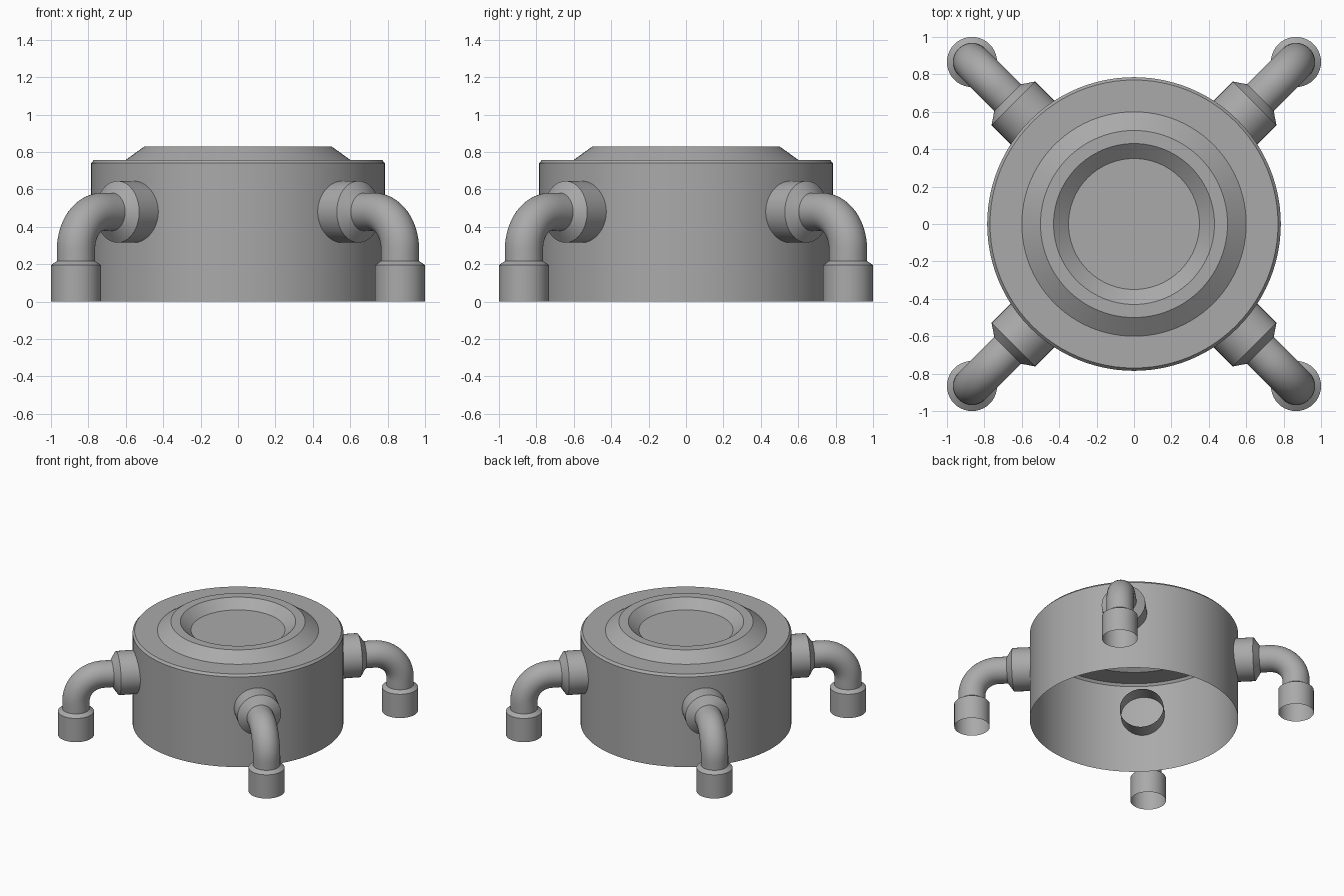
import bpy, bmesh, math
from mathutils import Vector

cube = bpy.data.objects.get("Cube")
if cube:
    bpy.data.objects.remove(cube, do_unlink=True)

# One plain grey for everything
grey = bpy.data.materials.new("plain grey")
grey.use_nodes = True
grey.diffuse_color = (0.4, 0.4, 0.4, 1)
grey.node_tree.nodes["Principled BSDF"].inputs["Base Color"].default_value = grey.diffuse_color

UP, DOWN, OUT = Vector((0, 0, 1)), Vector((0, 0, -1)), Vector((1, 0, 0))


def sweep(name, stations, segments, cap_end=False, turn=0):
    """Open skin through rings, each given as (centre, direction, radius)."""
    bm = bmesh.new()
    side = Vector((0, 1, 0))
    rings = []
    for centre, direction, radius in stations:
        other = direction.cross(side)
        angles = [math.tau * i / segments for i in range(segments)]
        rings.append([bm.verts.new(centre + radius * (math.cos(a) * side + math.sin(a) * other))
                      for a in angles])
    for low, high in zip(rings, rings[1:]):
        for i in range(segments):
            j = (i + 1) % segments
            bm.faces.new((low[i], low[j], high[j], high[i]))
    if cap_end:
        bm.faces.new(rings[-1])
    mesh = bpy.data.meshes.new(name)
    bm.to_mesh(mesh)
    bm.free()
    mesh.materials.append(grey)
    obj = bpy.data.objects.new(name, mesh)
    obj.rotation_euler.z = turn
    bpy.context.collection.objects.link(obj)
    bpy.ops.object.select_all(action='DESELECT')
    obj.select_set(True)
    bpy.context.view_layer.objects.active = obj
    bpy.ops.object.shade_smooth_by_angle(angle=math.radians(25))
    return obj


# Tank: open underneath, bevelled deck, raised ring and a shallow dish
tank_profile = [(0.785, 0), (0.785, 0.74), (0.77, 0.758), (0.60, 0.758),
                (0.50, 0.83), (0.43, 0.83), (0.35, 0.762)]
sweep("tank", [(UP * z, UP, r) for r, z in tank_profile], 96, cap_end=True)

# Pipe legs: wall collar, elbow pipe and foot socket on each diagonal
PIPE_R, AXIS_Z, REACH, BEND = 0.102, 0.48, 1.225, 0.2
collar = [(0.655, 0.165), (0.912, 0.165), (0.955, PIPE_R)]
foot = [(0.217, PIPE_R), (0.195, 0.134), (0, 0.134)]

elbow = [(Vector((0.955, 0, AXIS_Z)), OUT, PIPE_R)]
pivot = Vector((REACH - BEND, 0, AXIS_Z - BEND))
STEPS = 14
for i in range(STEPS + 1):
    a = math.pi / 2 * i / STEPS
    centre = pivot + BEND * Vector((math.sin(a), 0, math.cos(a)))
    elbow.append((centre, Vector((math.cos(a), 0, -math.sin(a))), PIPE_R))
elbow.append((Vector((REACH, 0, 0.217)), DOWN, PIPE_R))

for k, corner in enumerate(("back_left", "back_right", "front_right", "front_left")):
    turn = math.pi / 4 + k * math.pi / 2
    sweep("collar_" + corner, [(Vector((x, 0, AXIS_Z)), OUT, r) for x, r in collar], 40, turn=turn)
    sweep("elbow_pipe_" + corner, elbow, 40, turn=turn)
    sweep("foot_socket_" + corner, [(Vector((REACH, 0, z)), DOWN, r) for z, r in foot], 40, turn=turn)
